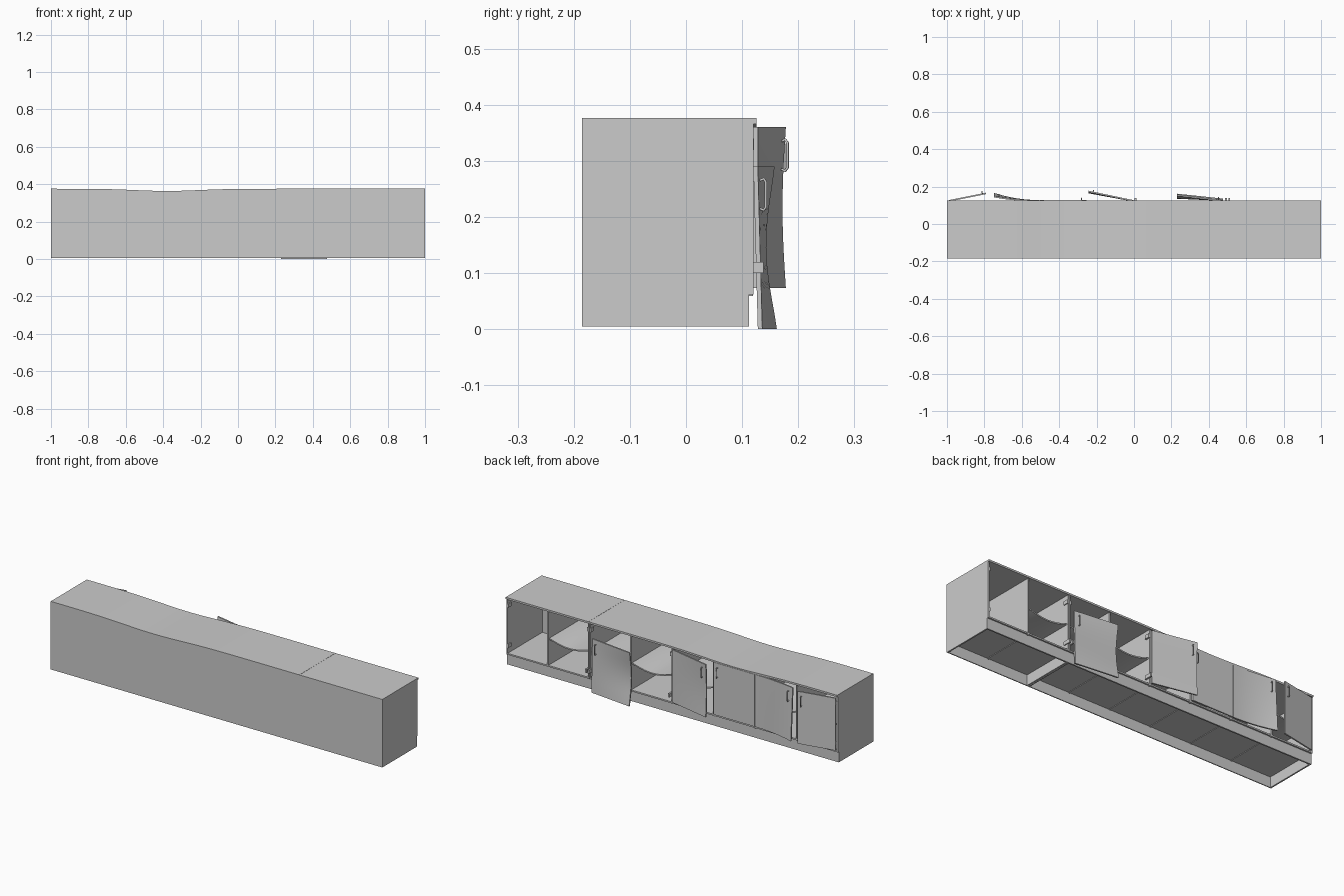
import bpy, bmesh, math
from mathutils import Vector

if "Cube" in bpy.data.objects:
    bpy.data.objects.remove(bpy.data.objects["Cube"])

T = 0.008            # board thickness
BACK, FRONT = -0.185, 0.12
FLOOR, TOP = 0.07, 0.376


def sag(p):
    """The long worktop has sunk over the middle of the bigger unit."""
    k = max(0, (p.z - FLOOR) / (TOP - FLOOR))
    return Vector((p.x, p.y, p.z - 0.012 * k * math.exp(-((p.x + 0.38) / 0.24) ** 2)))


def board(name, lo, hi, cuts=(0, 0, 0), warp=sag, smooth=False):
    """Box from lo to hi, cut along each axis and then bent by warp."""
    bm = bmesh.new()
    bmesh.ops.create_cube(bm, size=1)
    for axis, n in enumerate(cuts):
        if n:
            edges = [e for e in bm.edges
                     if abs(e.verts[0].co[axis] - e.verts[1].co[axis]) > 1e-4]
            bmesh.ops.subdivide_edges(bm, edges=edges, cuts=n, use_grid_fill=True)
    for v in bm.verts:
        p = Vector([lo[i] + (v.co[i] + 0.5) * (hi[i] - lo[i]) for i in range(3)])
        v.co = warp(p)
    bmesh.ops.recalc_face_normals(bm, faces=bm.faces)
    me = bpy.data.meshes.new(name)
    bm.to_mesh(me)
    bm.free()
    ob = bpy.data.objects.new(name, me)
    bpy.context.collection.objects.link(ob)
    if smooth:
        bpy.ops.object.select_all(action='DESELECT')
        ob.select_set(True)
        bpy.context.view_layer.objects.active = ob
        bpy.ops.object.shade_smooth_by_angle(angle=math.radians(35))
    return ob


def handle(name, p, out):
    """D-shaped wire pull, centred on p and standing off along out."""
    cu = bpy.data.curves.new(name, 'CURVE')
    cu.dimensions = '3D'
    cu.bevel_depth = 0.0026
    cu.bevel_resolution = 1
    cu.use_fill_caps = True
    sp = cu.splines.new('POLY')
    pts = [(0, -0.025), (0.007, -0.028), (0.011, -0.022),
           (0.011, 0.022), (0.007, 0.028), (0, 0.025)]
    sp.points.add(len(pts) - 1)
    for q, (d, h) in zip(sp.points, pts):
        q.co = (*(p + out * d + Vector((0, 0, h))), 1)
    bpy.context.collection.objects.link(bpy.data.objects.new(name, cu))


def door(name, x0, x1, z0, z1, yfun, handle_u=0.9):
    """Warped door leaf from the hinge edge x0 to the free edge x1."""
    def warp(p):
        u, v = (p.x - x0) / (x1 - x0), (p.z - z0) / (z1 - z0)
        return Vector((p.x, p.y + yfun(u, v), p.z))
    board(name, (min(x0, x1), -T / 2, z0), (max(x0, x1), T / 2, z1), (9, 0, 9), warp, True)
    v = 1 - 0.05 / (z1 - z0)
    hx = x0 + (x1 - x0) * handle_u
    slope = (yfun(handle_u + .01, v) - yfun(handle_u - .01, v)) / (.02 * (x1 - x0))
    out = Vector((-slope, 1, 0)).normalized()
    p = Vector((hx, yfun(handle_u, v), z1 - 0.05))
    handle(name + "_handle", p + out * T / 2, out)


# Two cabinet carcasses: a six-door unit and a two-door unit side by side
for unit, a, b in (("long_unit", -1, 0.4995), ("short_unit", 0.5005, 1)):
    n = 23 if unit == "long_unit" else 3
    board(unit + "_top", (a, BACK, TOP - 0.01), (b, 0.126, TOP), (n, 0, 0))
    board(unit + "_back", (a, BACK, 0.005), (b, BACK + 0.005, TOP - 0.001), (n, 0, 0))
    board(unit + "_floor", (a, BACK, FLOOR - T), (b, FRONT, FLOOR), (n, 0, 0))
    board(unit + "_plinth", (a, 0.112 - T, 0.005), (b, 0.112, FLOOR - 0.001))
    for side, x in (("left", a), ("right", b - T)):
        board(f"{unit}_{side}_side", (x, BACK, FLOOR - T), (x + T, FRONT, TOP - 0.001))
        board(f"{unit}_{side}_base", (x, BACK, 0.005), (x + T, 0.112, FLOOR - T))

# Dividers between bays, just showing below the floor
for x in (-0.75, -0.5, -0.25, 0, 0.25, 0.75):
    board("divider", (x - T / 2, BACK, FLOOR - T - 0.003), (x + T / 2, FRONT - 0.001, TOP - 0.002))


# Drooping shelves in every bay except the end one
def shelf(name, x0, x1):
    def droop(p):
        u, d = (p.x - x0) / (x1 - x0), (p.y - BACK) / (FRONT - BACK)
        return Vector((p.x, p.y, p.z - 0.024 * math.sin(math.pi * u) * d))
    board(name, (x0, BACK, 0.208), (x1, 0.112, 0.215), (9, 5, 0), droop, True)


for i in range(7):
    shelf("shelf", -1 + 0.25 * i + T / 2, -0.75 + 0.25 * i - T / 2)

# Doors still hanging, each bent in its own way
door("open_door", -0.004, -0.243, 0.073, 0.36,
     lambda u, v: 0.124 + 0.05 * u - 0.006 * u * math.sin(math.pi * v))
door("closed_door", -0.502, -0.255, 0.073, 0.358, lambda u, v: 0.124)
door("bent_door", -0.506, -0.748, 0.073, 0.358,
     lambda u, v: 0.124 + (0.038 - 0.016 * v) * u ** 2)
door("end_door", -0.99, -0.79, 0.073, 0.358, lambda u, v: 0.124 + 0.04 * u)

# Fallen door leaning on the cabinet with a curled corner
door("fallen_door", 0.23, 0.475, 0, 0.29,
     lambda u, v: 0.124 + 0.034 * (1 - u)
     + (1 - u) * (-0.004 * v - 0.017 * math.sin(math.pi * v) ** 1.2)
     + 0.008 * u * (1 - v))

# Hinges of the missing and hanging doors, lower ones bent outward
for x, s in ((1, -1), (0.5, 1), (0.5, -1), (0, 1), (0, -1), (-0.5, 1), (-0.5, -1), (-1, 1)):
    loose = x > -0.2 and not (x == 0 and s < 0)
    for z, y in ((0.11, 0.138 if loose and x < 1 else 0.12), (0.33, 0.121)):
        x0 = x + s * 0.004
        x1 = x + s * 0.013
        board("hinge", (min(x0, x1), 0.095, z - 0.01), (max(x0, x1), y, z + 0.01))
